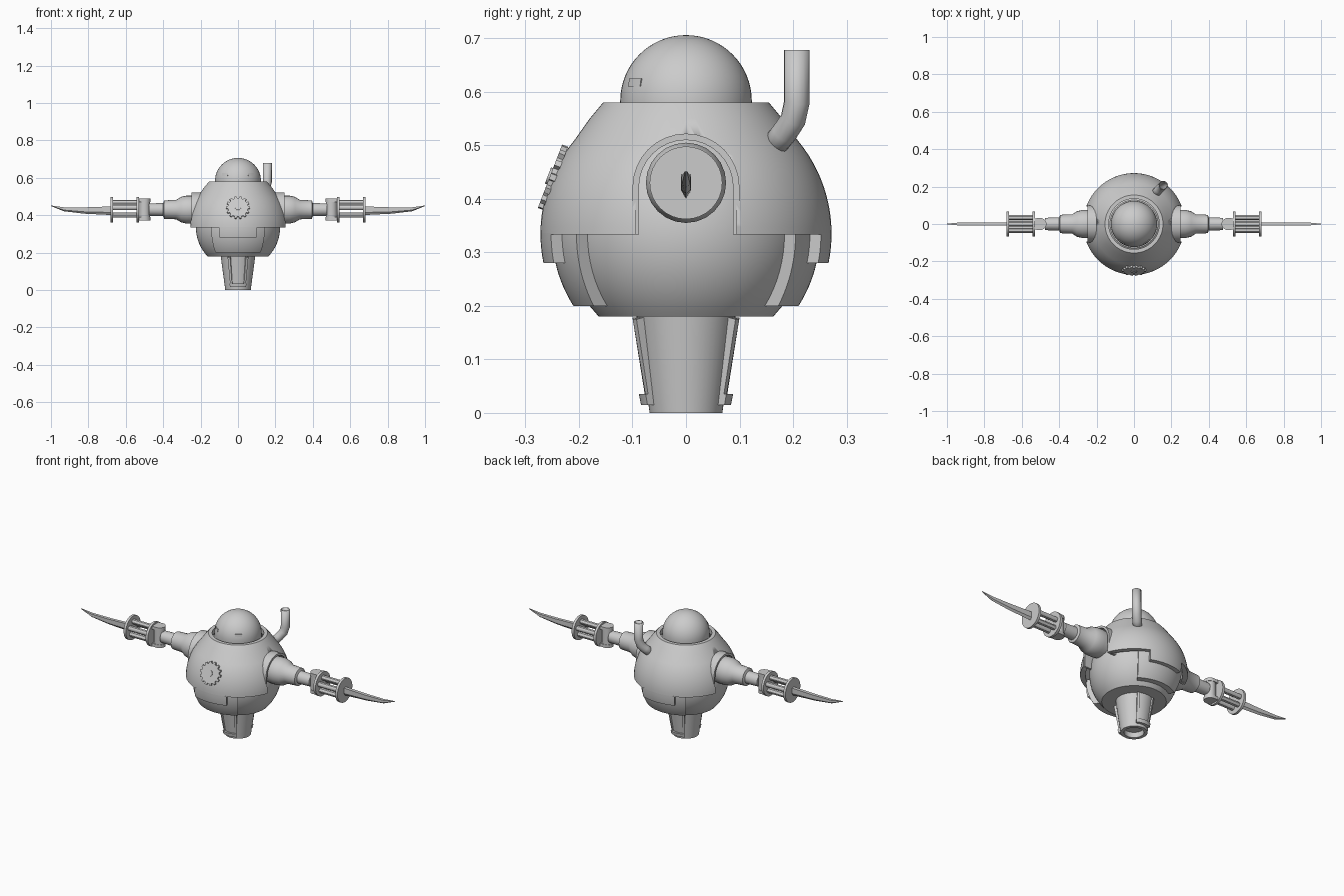
import bpy, bmesh, math
from math import sin, cos, pi, radians, sqrt
from mathutils import Matrix, Vector

cube = bpy.data.objects.get("Cube")
if cube:
    bpy.data.objects.remove(cube)

grey = bpy.data.materials.new("plain_grey")
grey.use_nodes = True
grey.diffuse_color = (0.6, 0.6, 0.6, 1)
grey.node_tree.nodes["Principled BSDF"].inputs["Base Color"].default_value = (0.6, 0.6, 0.6, 1)

ARM_Z = 0.43
BODY_Z = 0.335


def finish(name, bm, mirror=None):
    """Turn a bmesh into a smooth shaded object, optionally mirrored on an axis."""
    bmesh.ops.remove_doubles(bm, verts=bm.verts, dist=1e-5)
    bmesh.ops.recalc_face_normals(bm, faces=bm.faces)
    mesh = bpy.data.meshes.new(name)
    bm.to_mesh(mesh)
    bm.free()
    mesh.materials.append(grey)
    ob = bpy.data.objects.new(name, mesh)
    bpy.context.collection.objects.link(ob)
    bpy.ops.object.select_all(action="DESELECT")
    ob.select_set(True)
    bpy.context.view_layer.objects.active = ob
    bpy.ops.object.shade_smooth_by_angle(angle=radians(30))
    if mirror is not None:
        mod = ob.modifiers.new("mirror", "MIRROR")
        mod.use_axis = [i == mirror for i in range(3)]
        mod.use_mirror_merge = False
    return ob


def lathe(name, prof, axis="Z", half=None, mid=0.0, seg=48, closed=False, mirror=None):
    """Revolve (radius, height) points; half limits the sweep to mid +- half degrees."""
    bm = bmesh.new()
    full = half is None
    count = seg if full else seg + 1
    rings = []
    for i in range(count):
        a = 2 * pi * i / seg if full else radians(mid - half + 2 * half * i / seg)
        if axis == "Z":
            ring = [bm.verts.new((r * sin(a), -r * cos(a), h)) for r, h in prof]
        else:
            ring = [bm.verts.new((h, r * cos(a), ARM_Z + r * sin(a))) for r, h in prof]
        rings.append(ring)
    n = len(prof)
    for i in range(count if full else count - 1):
        p, q = rings[i], rings[(i + 1) % count]
        for j in range(n if closed else n - 1):
            k = (j + 1) % n
            bm.faces.new((p[j], p[k], q[k], q[j]))
    if not full:
        bm.faces.new(rings[0])
        bm.faces.new(rings[-1])
    return finish(name, bm, mirror)


def prism(name, outline, place, depth, mirror=None):
    """Extrude a 2D outline along local z, then place it with a matrix."""
    bm = bmesh.new()
    face = bm.faces.new([bm.verts.new((x, y, 0)) for x, y in outline])
    top = bmesh.ops.extrude_face_region(bm, geom=[face])["geom"]
    bmesh.ops.translate(bm, vec=(0, 0, depth), verts=[v for v in top if isinstance(v, bmesh.types.BMVert)])
    bm.transform(place)
    return finish(name, bm, mirror)


def arc(radius, z0, z1, n=12):
    """Points on a ball centred on the body, between two heights."""
    hs = [z0 + (z1 - z0) * i / n for i in range(n + 1)]
    return [(sqrt(radius ** 2 - (h - BODY_Z) ** 2), h) for h in hs]


def circle(r, n=20):
    return [(r * cos(2 * pi * i / n), r * sin(2 * pi * i / n)) for i in range(n)]


# Body: inner ball, outer shell with collar opening
lathe("inner_ball", [(0, 0.18)] + arc(0.225, 0.18, 0.52, 20) + [(0, 0.52)], seg=64)
shell = lathe("outer_shell", arc(0.272, 0.333, 0.51) + [(0.18, 0.55), (0.155, 0.58), (0.135, 0.58),
              (0.135, 0.55)] + arc(0.245, 0.50, 0.333), seg=64, closed=True)


# Arched side openings, local x maps to y and local y maps to z
def arch(w, top):
    c = top - w
    pts = [(w * cos(pi * i / 16), c + w * sin(pi * i / 16)) for i in range(17)]
    return [(w, 0.333)] + pts + [(-w, 0.333)]


def side_frame(x):
    return Matrix(((0, 0, 1, x), (1, 0, 0, 0), (0, 1, 0, 0), (0, 0, 0, 1)))


for s in (-1, 1):
    outline = [(y, z - 0.02 if z < 0.34 else z) for y, z in arch(0.094, 0.515)]
    cutter = prism("arch_cutter", outline, side_frame(0.15 if s > 0 else -0.35), 0.2)
    cutter.hide_render = True
    cut = shell.modifiers.new("arch_cut", "BOOLEAN")
    cut.object = cutter
    cut.operation = "DIFFERENCE"
    cut.solver = "EXACT"
    bpy.context.view_layer.objects.active = shell
    bpy.ops.object.modifier_apply(modifier=cut.name)
    bpy.data.objects.remove(cutter)

band = arch(0.1, 0.522) + arch(0.088, 0.51)[::-1]
prism("arm_collar", band, side_frame(0.14), 0.108, mirror=0)

# Layered lower plates, front and back
for label, mid in (("front", 0), ("back", 180)):
    lathe(label + "_flap", arc(0.272, 0.28, 0.336, 5) + arc(0.24, 0.336, 0.28, 5),
          half=22, mid=mid, seg=16, closed=True)
    lathe(label + "_lower_plate", arc(0.25, 0.20, 0.345) + arc(0.22, 0.345, 0.20),
          half=35, mid=mid, seg=20, closed=True)
    # Leg panels with raised rails and a lip
    lathe(label + "_leg_panel", [(0.07, 0.015), (0.074, 0.015), (0.1, 0.178), (0.08, 0.178)],
          half=24, mid=mid, seg=10, closed=True)
    for s in (-1, 1):
        lathe(label + "_leg_rail", [(0.06, 0.015), (0.079, 0.015), (0.108, 0.175), (0.085, 0.18)],
              half=4, mid=mid + s * 27, seg=3, closed=True)
    lathe(label + "_leg_lip", [(0.06, 0.015), (0.084, 0.015), (0.088, 0.035), (0.07, 0.035)],
          half=31, mid=mid, seg=12, closed=True)

# Hollow tapered leg
lathe("leg", [(0, 0.185), (0.093, 0.185), (0.068, 0), (0.05, 0), (0.05, 0.03), (0, 0.03)])

# Head dome and eye slots
R = 0.123
dome = [(R * cos(pi * i / 32), 0.583 + R * sin(pi * i / 32)) for i in range(17)]
lathe("head_dome", [(0, 0.53), (R, 0.53)] + dome, seg=48)
for s in (-1, 1):
    lathe("eye_slot", [(0.113, 0.61), (0.1215, 0.61), (0.119, 0.625), (0.11, 0.625)],
          half=9, mid=s * 36, seg=6, closed=True)

# Chest gear
teeth = 14
gear = []
for i in range(teeth):
    for f, r in ((-0.3, 0.054), (-0.2, 0.064), (0.2, 0.064), (0.3, 0.054)):
        a = 2 * pi * (i + f) / teeth
        gear.append((r * cos(a), r * sin(a)))
tilt = Matrix.Translation((0, -0.243, 0.438)) @ Matrix.Rotation(radians(69), 4, "X")
prism("chest_gear", gear, tilt, 0.012)
prism("gear_hub", circle(0.016), tilt, 0.016)

# Exhaust pipe, an open tube swept along a bent path
path = [Vector(p) for p in ((0.108, 0.158, 0.492), (0.133, 0.183, 0.522), (0.15, 0.2, 0.548),
                            (0.157, 0.207, 0.58), (0.157, 0.207, 0.678))]
curve = bpy.data.curves.new("exhaust_path", "CURVE")
curve.dimensions = "3D"
curve.bevel_depth = 0.024
curve.bevel_resolution = 5
spline = curve.splines.new("POLY")
spline.points.add(len(path) - 1)
for point, co in zip(spline.points, path):
    point.co = (*co, 1)
curve.materials.append(grey)
pipe = bpy.data.objects.new("exhaust_pipe", curve)
bpy.context.collection.objects.link(pipe)
wall = pipe.modifiers.new("wall", "SOLIDIFY")
wall.thickness = 0.005
wall.offset = -1
spline.use_smooth = True

# Arms: shoulder, stepped sleeves, joint, caged spool, blade
lathe("shoulder", [(0, 0.19), (0.07, 0.19), (0.075, 0.25), (0.075, 0.275), (0.068, 0.305), (0.052, 0.33),
                   (0.049, 0.395), (0.035, 0.4), (0.033, 0.475), (0, 0.475)], axis="X", seg=24, mirror=0)


def upright(x, z):
    return Matrix.Translation((x, 0, z))


prism("joint_pin", circle(0.03), upright(0.5, ARM_Z - 0.045), 0.09, mirror=0)
tab = [(0.035, -0.03), (0.035, 0.03)] + [(0.032 * cos(a), 0.032 * sin(a))
       for a in (pi / 2 + pi * i / 10 for i in range(11))]
for z in (ARM_Z - 0.058, ARM_Z + 0.04):
    prism("joint_fork", tab, upright(0.5, z), 0.018, mirror=0)

for x in (0.528, 0.668):
    lathe("spool_flange", [(0, x), (0.068, x), (0.068, x + 0.014), (0, x + 0.014)],
          axis="X", seg=32, mirror=0)
for i in range(5):
    a = pi / 2 + 2 * pi * i / 5
    place = side_frame(0.53) @ Matrix.Translation((0.036 * cos(a), ARM_Z + 0.036 * sin(a), 0))
    prism("spool_rod", circle(0.014, 12), place, 0.145, mirror=0)

# Blade: wedge sections narrowing to an upturned tip
bm = bmesh.new()
rows = []
for x, top, low, w in ((0.675, 0.447, 0.401, 0.009), (0.82, 0.442, 0.408, 0.009),
                       (0.93, 0.442, 0.421, 0.008), (1.0, 0.452, 0.449, 0.002)):
    mid_z = low + (top - low) * 0.3
    rows.append([bm.verts.new(p) for p in ((x, -w, top), (x, w, top), (x, w, mid_z),
                                           (x, 0, low), (x, -w, mid_z))])
for p, q in zip(rows, rows[1:]):
    for j in range(5):
        k = (j + 1) % 5
        bm.faces.new((p[j], p[k], q[k], q[j]))
bm.faces.new(rows[0])
bm.faces.new(rows[-1])
finish("blade", bm, mirror=0)
